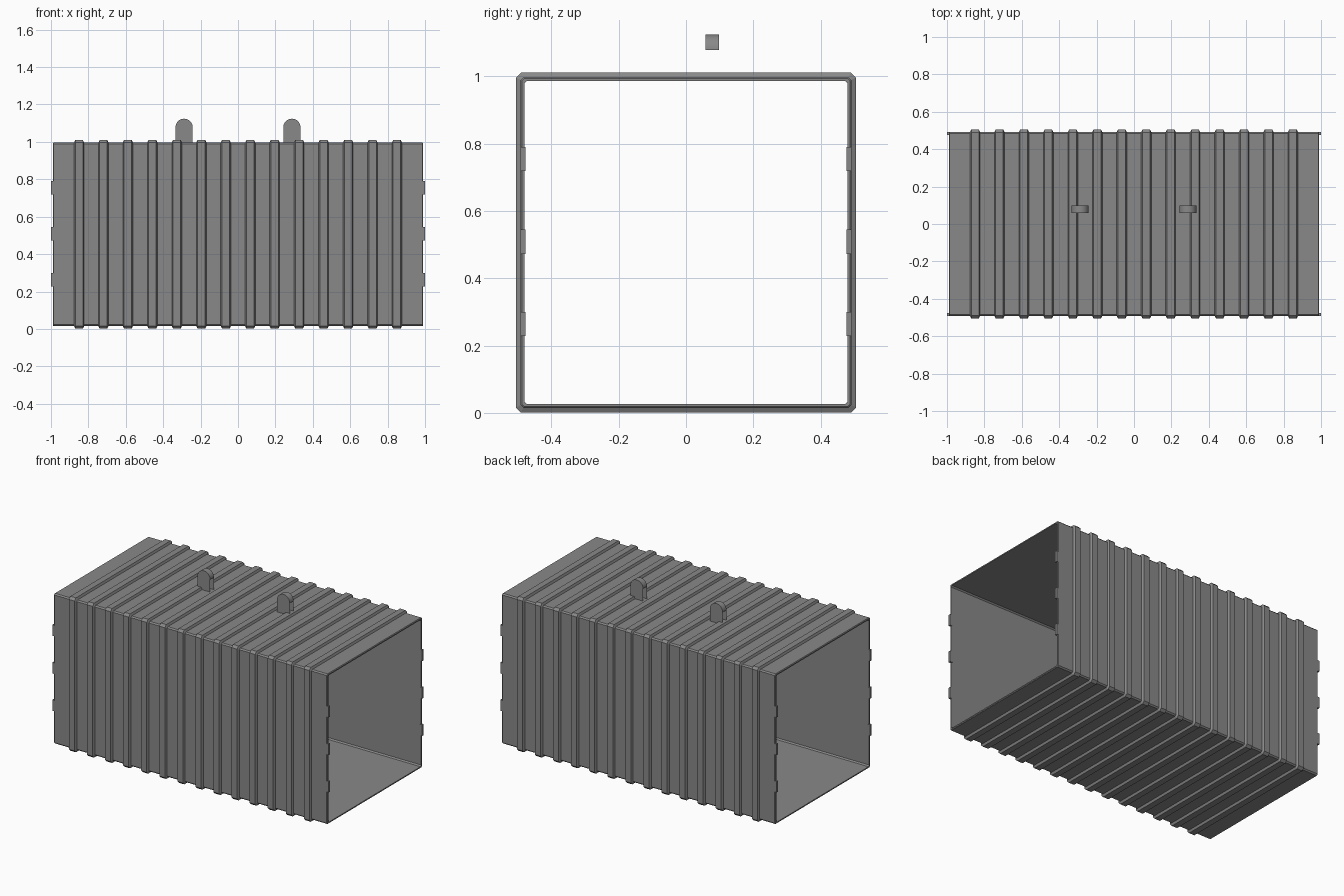
import bpy, bmesh, math

if "Cube" in bpy.data.objects:
    bpy.data.objects.remove(bpy.data.objects["Cube"], do_unlink=True)

steel = bpy.data.materials.new("grey_steel")
steel.use_nodes = True
grey = (0.25, 0.25, 0.25, 1)
steel.diffuse_color = grey
steel.node_tree.nodes["Principled BSDF"].inputs["Base Color"].default_value = grey

MID_Z = 0.506      # height of the tube axis
END_X = 0.99       # half length of the shell
BODY, INNER, RIB = 0.491, 0.48, 0.505   # half widths of the square sections


def finish(name, bm):
    mesh = bpy.data.meshes.new(name)
    bm.to_mesh(mesh)
    bm.free()
    mesh.materials.append(steel)
    obj = bpy.data.objects.new(name, mesh)
    bpy.context.collection.objects.link(obj)
    return obj


def square_ring(bm, x, half, cut):
    """Square section with chamfered corners, as a loop of eight vertices."""
    a, b = half, half - cut
    corners = [(a, -b), (a, b), (b, a), (-b, a), (-a, b), (-a, -b), (-b, -a), (b, -a)]
    return [bm.verts.new((x, y, MID_Z + z)) for y, z in corners]


def loft(bm, profile, closed=False):
    """Join consecutive square sections given as (x, half width, chamfer)."""
    rings = [square_ring(bm, *p) for p in profile]
    pairs = list(zip(rings, rings[1:]))
    if closed:
        pairs.append((rings[-1], rings[0]))
    for r, s in pairs:
        for i in range(8):
            j = (i + 1) % 8
            bm.faces.new((r[i], r[j], s[j], s[i]))


# Corrugated shell: outer skin with ribs, then back along the smooth inside
profile = [(-END_X, BODY - 0.004, 0.006), (-END_X + 0.004, BODY, 0.008)]
for i in range(14):
    x = -0.85 + i * 1.7 / 13
    profile += [(x - 0.027, BODY, 0.008), (x - 0.02, RIB, 0.015),
                (x + 0.02, RIB, 0.015), (x + 0.027, BODY, 0.008)]
profile += [(END_X - 0.004, BODY, 0.008), (END_X, BODY - 0.004, 0.006),
            (END_X, INNER, 0.008), (-END_X, INNER, 0.008)]
bm = bmesh.new()
loft(bm, profile, closed=True)
bmesh.ops.recalc_face_normals(bm, faces=bm.faces)
finish("corrugated_shell", bm)


# Rounded lifting lugs on the roof: two cheeks and a curved cap, open at the sides
def lifting_lug(name, cx):
    bm = bmesh.new()
    radius, spring, steps = 0.046, 1.078, 16
    arc = [(cx + radius * math.cos(math.pi * i / steps),
            spring + radius * math.sin(math.pi * i / steps)) for i in range(steps + 1)]
    foot = [(cx - radius, 0.995), (cx + radius, 0.995)]
    front, back = [[bm.verts.new((x, y, z)) for x, z in arc + foot] for y in (0.058, 0.098)]
    bm.faces.new(reversed(front))
    bm.faces.new(back)
    for i in range(steps):
        cap = bm.faces.new((front[i], front[i + 1], back[i + 1], back[i]))
        cap.smooth = True
    bmesh.ops.recalc_face_normals(bm, faces=bm.faces)
    # keep the cheeks crisp against the cap
    for e in bm.edges:
        e.smooth = all(f.smooth for f in e.link_faces)
    finish(name, bm)


lifting_lug("lifting_lug_left", 0.288)
lifting_lug("lifting_lug_right", -0.288)

# Hinge knuckles on the four end posts
for end, sx in (("left", 1), ("right", -1)):
    for side, sy in (("front", -1), ("back", 1)):
        for n, z in enumerate((0.264, 0.508, 0.754)):
            bm = bmesh.new()
            bmesh.ops.create_cube(bm, size=1)
            bmesh.ops.scale(bm, vec=(0.016, 0.015, 0.072), verts=bm.verts)
            bmesh.ops.translate(bm, vec=(sx * 0.992, sy * 0.4835, z), verts=bm.verts)
            finish(f"hinge_{side}_{end}_{n + 1}", bm)
